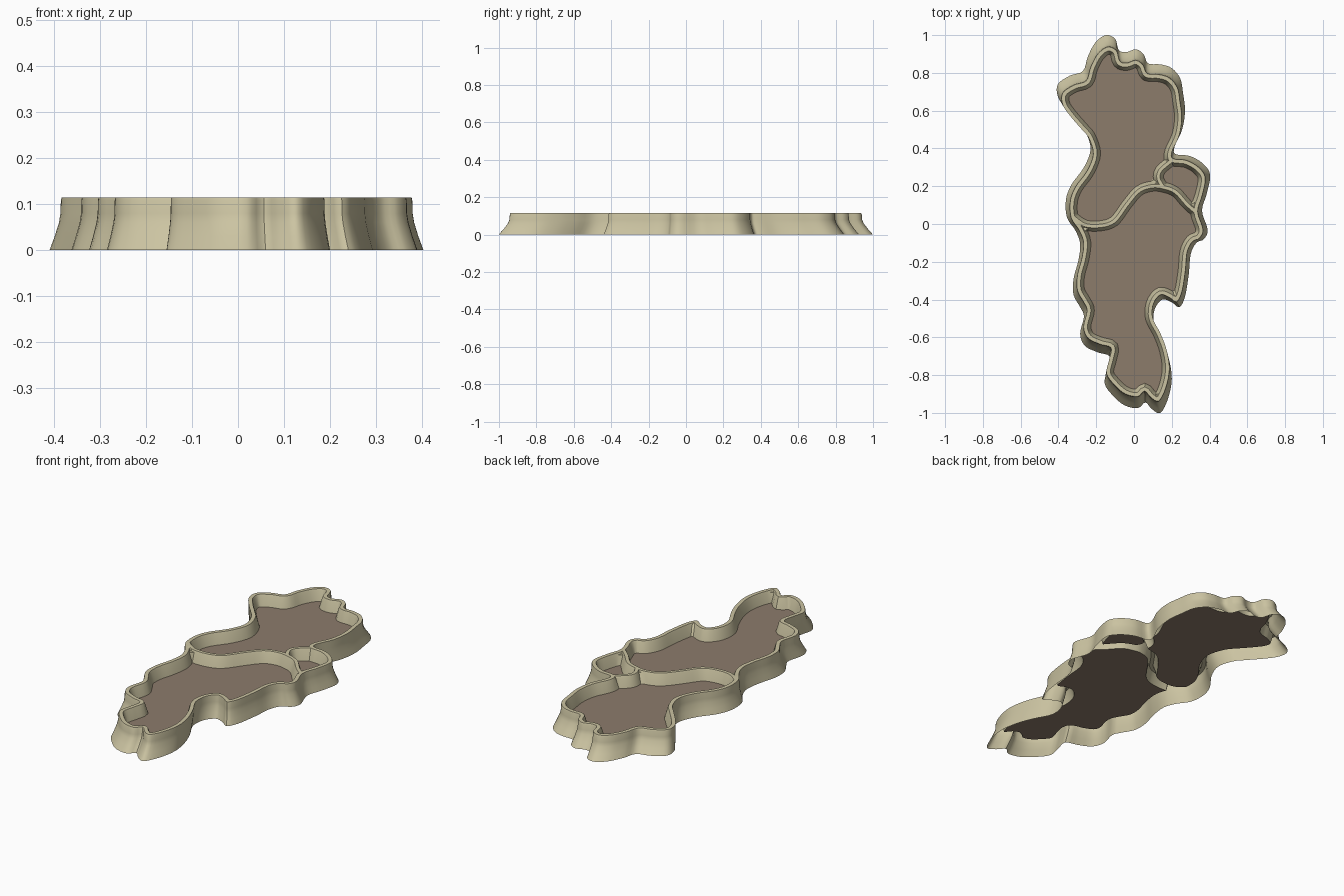
import bpy, bmesh, math
from mathutils import Vector
from mathutils.geometry import intersect_point_line

if "Cube" in bpy.data.objects:
    bpy.data.objects.remove(bpy.data.objects["Cube"])

K = 4              # curve subdivisions per control point
TOP, FLOOR = 0.115, 0.055

# Ground outline of the whole terrace, clockwise from the back
OUTLINE = [
    (-.15, 1.0), (-.10, .98), (-.08, .92), (-.04, .91), (.01, .925), (.05, .90),
    (.075, .85), (.14, .845), (.20, .825), (.245, .77), (.26, .69), (.27, .60),
    (.255, .50), (.215, .41), (.22, .37), (.295, .36), (.365, .32), (.403, .26),
    (.385, .16), (.36, .07), (.39, -.03), (.37, -.08), (.33, -.10), (.30, -.16),
    (.29, -.265), (.27, -.385), (.24, -.44), (.20, -.415), (.15, -.40), (.11, -.45),
    (.105, -.53), (.15, -.62), (.185, -.715), (.20, -.82), (.18, -.925), (.14, -1.0),
    (.095, -.98), (.06, -.945), (.02, -.975), (-.05, -.96), (-.11, -.91), (-.155, -.845),
    (-.14, -.765), (-.13, -.70), (-.19, -.68), (-.26, -.645), (-.285, -.58), (-.265, -.49),
    (-.285, -.44), (-.32, -.375), (-.32, -.29), (-.295, -.195), (-.285, -.105), (-.31, -.035),
    (-.355, .035), (-.36, .13), (-.33, .21), (-.265, .30), (-.23, .395), (-.255, .485),
    (-.295, .535), (-.36, .61), (-.403, .675), (-.403, .74), (-.34, .785), (-.27, .81),
    (-.245, .885), (-.205, .96)]
# Dividing walls: left part, right part (meeting at a junction), and small pool side
JUNCTION = (.155, .195)
DIV_LEFT = [(-.26, -.005), (-.18, -.01), (-.105, .015), (-.04, .10), (.025, .175), (.095, .20)]
DIV_RIGHT = [(.22, .17), (.28, .105)]
DIV_SMALL = [(.14, .285), (.13, .24)]


def smooth_curve(pts, closed):
    """Catmull-Rom curve through the points."""
    p = [Vector(q) for q in pts]
    n = len(p)
    get = (lambda i: p[i % n]) if closed else (lambda i: p[max(0, min(n - 1, i))])
    out = []
    for i in range(n if closed else n - 1):
        a, b, c, d = (get(i + j) for j in (-1, 0, 1, 2))
        for s in range(K):
            t = s / K
            out.append(0.5 * (2 * b + (c - a) * t + (2 * a - 5 * b + 4 * c - d) * t * t
                              + (3 * b - a - 3 * c + d) * t ** 3))
    return out if closed else out + [p[-1]]


def inset(loop, d, clean=True):
    """Inset a clockwise loop, dropping points that fold over themselves."""
    n, out = len(loop), []
    for i, p in enumerate(loop):
        a = (p - loop[i - 1]).normalized()
        b = (loop[(i + 1) % n] - p).normalized()
        na, nb = Vector((a.y, -a.x)), Vector((b.y, -b.x))
        m = (na + nb).normalized()
        q = p + m * d / max(m.dot(na), 0.25)
        if clean:
            near = 9
            for j in range(n):
                u, v = loop[j - 1], loop[j]
                t = max(0, min(1, intersect_point_line(q, u, v)[1]))
                near = min(near, (u.lerp(v, t) - q).length)
            if near < d * 0.97:
                continue
        out.append(q)
    return out


def fill_between(bm, *rings):
    """Fill flat between (loop, height) rings, then lift each ring to its height."""
    edges, lift = [], []
    for loop, z in rings:
        vs = [bm.verts.new((p.x, p.y, 0)) for p in loop]
        edges += [bm.edges.new((vs[i - 1], vs[i])) for i in range(len(vs))]
        lift += [(v, z) for v in vs]
    bmesh.ops.triangle_fill(bm, use_beauty=True, edges=edges, normal=(0, 0, 1))
    for v, z in lift:
        v.co.z = z


def finish(name, bm, mat, angle):
    bmesh.ops.remove_doubles(bm, verts=bm.verts, dist=1e-5)
    me = bpy.data.meshes.new(name)
    bm.to_mesh(me)
    bm.free()
    ob = bpy.data.objects.new(name, me)
    bpy.context.collection.objects.link(ob)
    me.materials.append(mat)
    bpy.ops.object.select_all(action='DESELECT')
    ob.select_set(True)
    bpy.context.view_layer.objects.active = ob
    bpy.ops.object.shade_smooth_by_angle(angle=math.radians(angle))


def material(name, col):
    m = bpy.data.materials.new(name)
    m.diffuse_color = (*col, 1)
    m.use_nodes = True
    m.node_tree.nodes["Principled BSDF"].inputs["Base Color"].default_value = m.diffuse_color
    return m


stone = material("pale_stone", (.60, .55, .36))
mud = material("brown_mud", (.265, .20, .148))

# Flared outer wall: the outline scaled inwards as it rises
base = smooth_curve(OUTLINE, True)
bm = bmesh.new()
prev = None
for z, s in [(0, 1), (.03, .973), (.06, .95), (.08, .942), (.108, .94), (TOP, .936)]:
    ring = [bm.verts.new((p.x * s, p.y * s, z)) for p in base]
    if prev:
        for i in range(len(ring)):
            bm.faces.new((prev[i], prev[i - 1], ring[i - 1], ring[i]))
    prev = ring

# Wall centre lines enclosing the three pools
rim = [p * .936 for p in base]
mid = inset(rim, .011, clean=False)
LEFT, RIGHT, NOTCH = 54 * K, 19 * K, 14 * K
div_a = smooth_curve([mid[LEFT], *DIV_LEFT, JUNCTION, *DIV_RIGHT, mid[RIGHT]], False)
j = (len(DIV_LEFT) + 1) * K
div_b = smooth_curve([mid[NOTCH], *DIV_SMALL, JUNCTION], False)
pools = {
    "back_pool": mid[LEFT:] + mid[:NOTCH] + div_b[:-1] + div_a[j:0:-1],
    "small_pool": mid[NOTCH:RIGHT] + div_a[:j:-1] + div_b[:0:-1],
    "front_pool": mid[RIGHT:LEFT] + div_a[:-1],
}

# Rim top, inner walls and floors
lips = []
for name, loop in pools.items():
    lip, edge, foot = inset(loop, .009), inset(loop, .013), inset(loop, .027)
    lips.append((lip, TOP))
    fill_between(bm, (lip, TOP), (edge, .106))
    fill_between(bm, (edge, .106), (foot, FLOOR))
    fb = bmesh.new()
    fill_between(fb, (foot, FLOOR))
    finish(name + "_floor", fb, mud, 30)
fill_between(bm, (rim, TOP), *lips)
finish("terrace_walls", bm, stone, 40)
